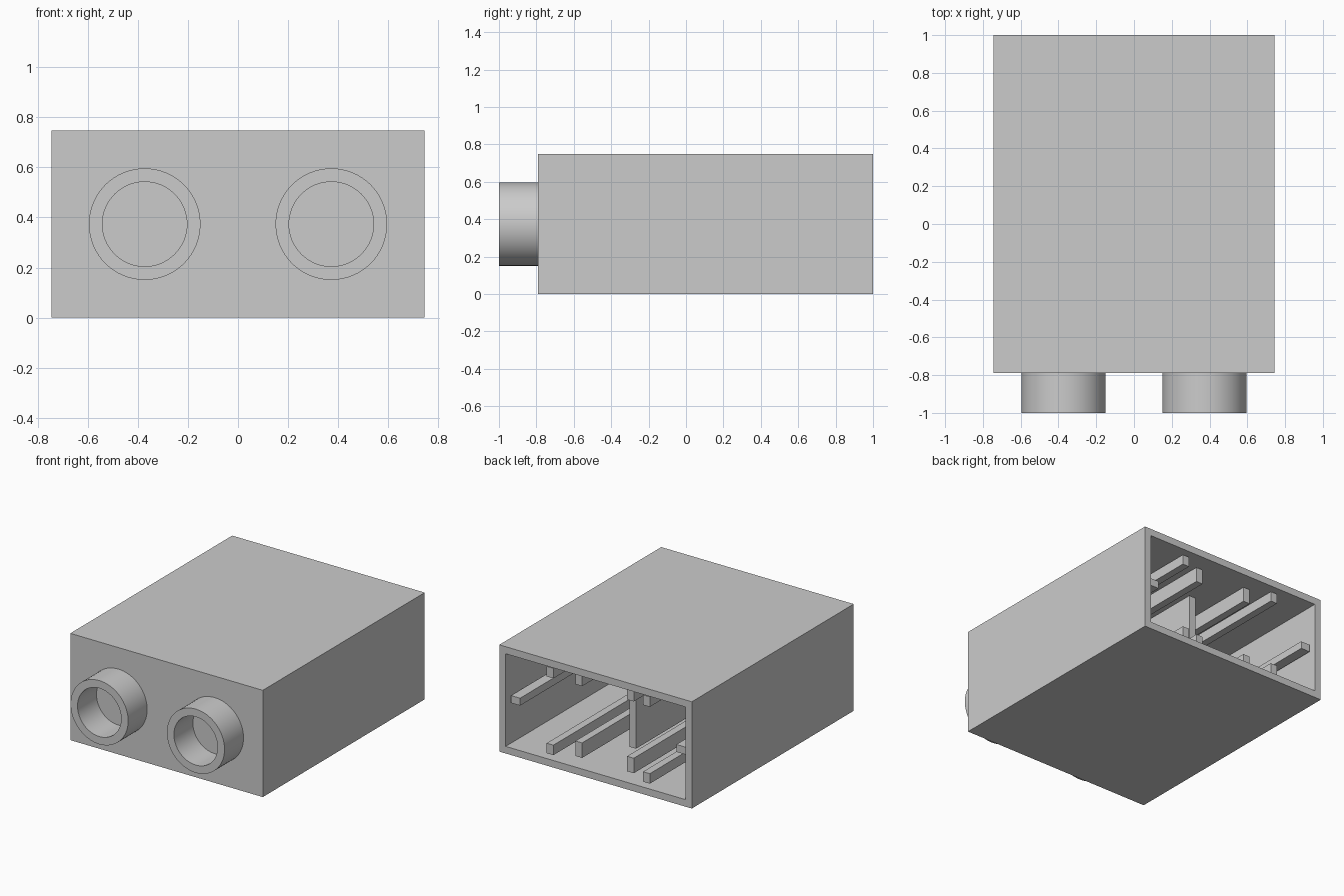
import bpy
import bmesh
import math
from mathutils import Matrix

cube = bpy.data.objects.get("Cube")
if cube:
    bpy.data.objects.remove(cube, do_unlink=True)

grey = bpy.data.materials.new("light_grey")
grey.use_nodes = True
colour = (0.6, 0.6, 0.6, 1)
grey.diffuse_color = colour
grey.node_tree.nodes["Principled BSDF"].inputs["Base Color"].default_value = colour

HALF_W, HEIGHT, FRONT, BACK = 0.745, 0.747, -0.79, 1.0
WALL = 0.07
MID = HEIGHT / 2
TUBE_X = 0.373


def finish(name, bm):
    bmesh.ops.recalc_face_normals(bm, faces=bm.faces)
    mesh = bpy.data.meshes.new(name)
    bm.to_mesh(mesh)
    bm.free()
    mesh.materials.append(grey)
    obj = bpy.data.objects.new(name, mesh)
    bpy.context.collection.objects.link(obj)
    return obj


def box(name, x, y, z):
    """Box from (low, high) ranges along each axis."""
    bm = bmesh.new()
    bmesh.ops.create_cube(bm, size=1)
    for v in bm.verts:
        for i, (low, high) in enumerate((x, y, z)):
            v.co[i] = high if v.co[i] > 0 else low
    return finish(name, bm)


# Housing: a box hollowed out from its open back
bm = bmesh.new()
bmesh.ops.create_cube(bm, size=1)
for v in bm.verts:
    v.co = (v.co.x * 2 * HALF_W, BACK if v.co.y > 0 else FRONT, HEIGHT * (v.co.z + 0.5))
bm.normal_update()
opening = max(bm.faces, key=lambda f: f.normal.y)
bmesh.ops.inset_region(bm, faces=[opening], thickness=WALL)
cavity = bmesh.ops.extrude_discrete_faces(bm, faces=[opening])["faces"][0]
for v in cavity.verts:
    v.co.y = FRONT + WALL
finish("housing", bm)


# Hollow round sockets on the front, from a spun wall profile
def socket(name, x):
    bm = bmesh.new()
    outer, inner, depth = 0.223, 0.169, FRONT + 1
    points = [(outer, 0), (outer, depth), (inner, depth), (inner, 0)]
    verts = [bm.verts.new((r, 0, h)) for r, h in points]
    edges = [bm.edges.new(pair) for pair in zip(verts, verts[1:])]
    bmesh.ops.spin(bm, geom=verts + edges, axis=(0, 0, 1), cent=(0, 0, 0),
                   angle=math.tau, steps=64, use_duplicate=False)
    bmesh.ops.remove_doubles(bm, verts=bm.verts, dist=0.0001)
    turn = Matrix.Translation((x, FRONT, MID)) @ Matrix.Rotation(math.pi / 2, 4, "X")
    bmesh.ops.transform(bm, matrix=turn, verts=bm.verts)
    obj = finish(name, bm)
    bpy.ops.object.select_all(action="DESELECT")
    obj.select_set(True)
    bpy.context.view_layer.objects.active = obj
    bpy.ops.object.shade_smooth_by_angle(angle=math.radians(35))


# Guide rails inside, mirrored left and right, floor and ceiling
floor, ceiling = WALL, HEIGHT - WALL
inside = FRONT + WALL
for side, s in (("left", 1), ("right", -1)):
    socket(side + "_socket", s * TUBE_X)
    for kind, x, end, tall in (("outer", TUBE_X, 0.97, 0.07), ("inner", 0.2, 0.9, 0.105)):
        span = (s * x - 0.026, s * x + 0.026)
        box(f"{side}_{kind}_floor_rail", span, (inside, end), (floor, floor + tall))
        box(f"{side}_{kind}_ceiling_rail", span, (inside, end), (ceiling - tall, ceiling))
    wall_x = HALF_W - WALL
    box(side + "_wall_rail", sorted((s * wall_x, s * (wall_x - 0.07))),
        (inside, 0.97), (MID - 0.026, MID + 0.026))

# Centre partition
box("centre_partition", (-0.026, 0.026), (inside, 0.59), (floor, ceiling))
